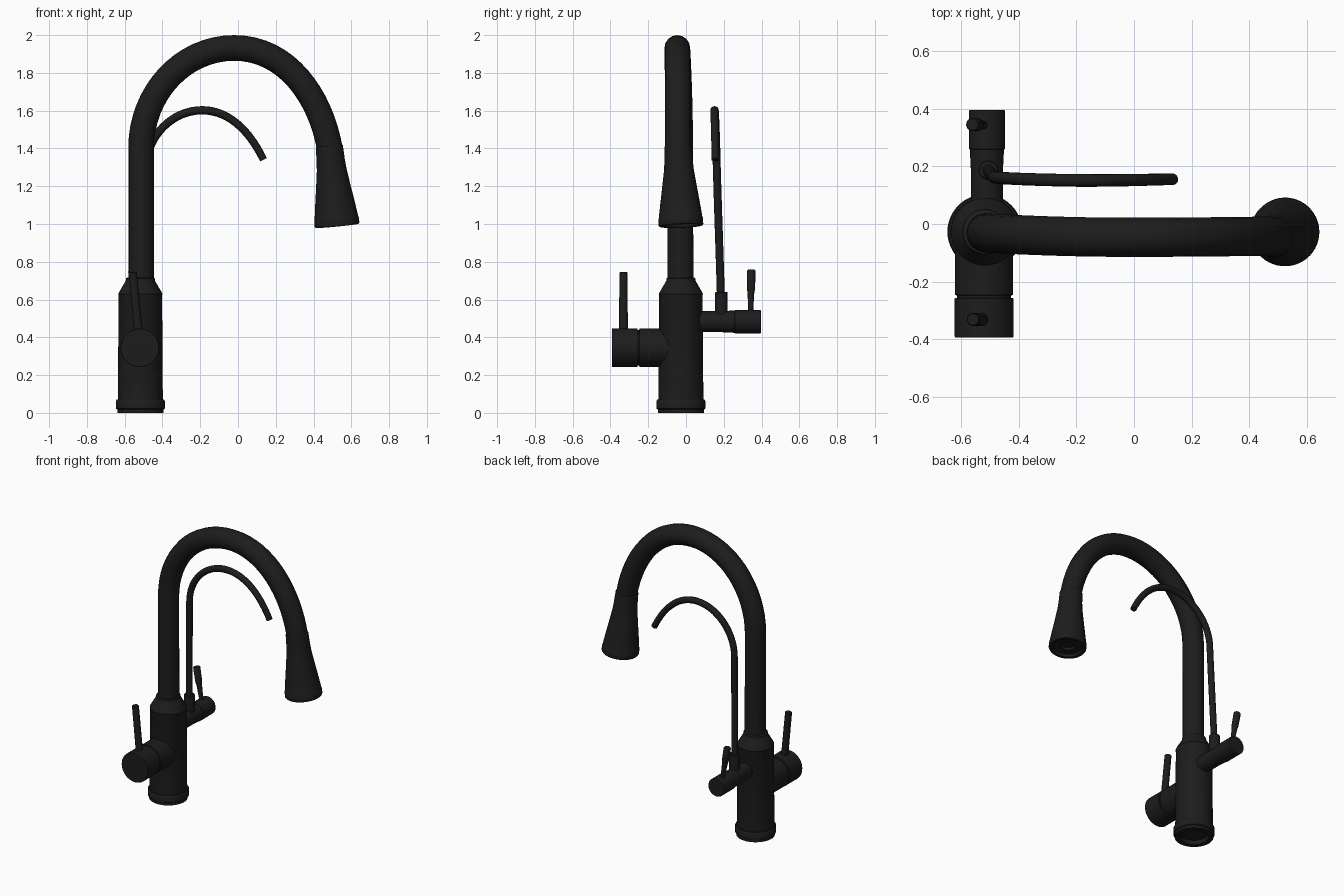
import bpy, bmesh, math
from mathutils import Vector

if "Cube" in bpy.data.objects:
    bpy.data.objects.remove(bpy.data.objects["Cube"])

black = bpy.data.materials.new("matte_black")
black.diffuse_color = (0.012, 0.012, 0.012, 1)
black.use_nodes = True
black.node_tree.nodes["Principled BSDF"].inputs["Base Color"].default_value = black.diffuse_color


def finish(name, mesh, angle=32):
    mesh.materials.clear()
    mesh.materials.append(black)
    for p in mesh.polygons:
        p.use_smooth = True
    mesh.set_sharp_from_angle(angle=math.radians(angle))
    ob = bpy.data.objects.new(name, mesh)
    bpy.context.collection.objects.link(ob)
    return ob


def lathe(name, start, axis, profile, sides=48):
    """Revolve (radius, distance) points around an axis from start."""
    q = Vector((0, 0, 1)).rotation_difference(Vector(axis).normalized())
    bm = bmesh.new()
    rings = []
    for r, d in profile:
        n = 1 if r == 0 else sides
        rings.append([bm.verts.new(Vector(start) + q @ Vector((
            r * math.cos(2 * math.pi * i / sides),
            r * math.sin(2 * math.pi * i / sides), d))) for i in range(n)])
    for a, b in zip(rings, rings[1:]):
        for i in range(sides):
            j = (i + 1) % sides
            loop = [a[i % len(a)], a[j % len(a)], b[j % len(b)], b[i % len(b)]]
            bm.faces.new(list(dict.fromkeys(loop)))
    bmesh.ops.recalc_face_normals(bm, faces=bm.faces)
    mesh = bpy.data.meshes.new(name)
    bm.to_mesh(mesh)
    bm.free()
    return finish(name, mesh)


def tube(name, radius, points):
    """Sweep a round pipe along Bezier points (co, left offset, right offset, scale)."""
    cu = bpy.data.curves.new(name + "_path", 'CURVE')
    cu.dimensions = '3D'
    cu.bevel_depth = radius
    cu.bevel_resolution = 6
    cu.resolution_u = 16
    cu.use_fill_caps = True
    sp = cu.splines.new('BEZIER')
    sp.bezier_points.add(len(points) - 1)
    for bp, (co, left, right, scale) in zip(sp.bezier_points, points):
        bp.handle_left_type = bp.handle_right_type = 'FREE'
        bp.co = co
        bp.handle_left = Vector(co) + Vector(left)
        bp.handle_right = Vector(co) + Vector(right)
        bp.radius = scale
    tmp = bpy.data.objects.new(name + "_path", cu)
    bpy.context.collection.objects.link(tmp)
    dg = bpy.context.evaluated_depsgraph_get()
    mesh = bpy.data.meshes.new_from_object(tmp.evaluated_get(dg))
    bpy.data.objects.remove(tmp)
    return finish(name, mesh, 40)


# Main column with base flange, recessed underside, shoulder and collar
CX, CY = -0.517, -0.027
lathe("body_column", (CX, CY, 0), (0, 0, 1), [
    (0, 0.03), (0.09, 0.03), (0.09, 0), (0.122, 0), (0.122, 0.018),
    (0.13, 0.023), (0.13, 0.062), (0.125, 0.07), (0.119, 0.07),
    (0.115, 0.625), (0.117, 0.63), (0.112, 0.64), (0.08, 0.695),
    (0.077, 0.7), (0.077, 0.712), (0.068, 0.717), (0, 0.717)])

# Large gooseneck spout
tube("main_spout", 0.068, [
    ((-0.513, -0.029, 0.69), (0, 0, -0.2), (0, 0, 0.2), 1),
    ((-0.513, -0.031, 1.40), (0, 0, -0.2), (0, 0, 0.294), 1),
    ((-0.02, -0.046, 1.932), (-0.272, 0, 0), (0.28, 0, 0), 1),
    ((0.485, -0.042, 1.405), (-0.05, 0, 0.27), (0.03, 0, -0.1), 1)])

# Flared spray head with recessed nozzle
lathe("spray_head", (0.483, -0.042, 1.415), (0.042, 0.015, -0.425), [
    (0, 0), (0.069, 0), (0.072, 0.004), (0.075, 0.08), (0.079, 0.13),
    (0.092, 0.22), (0.107, 0.32), (0.116, 0.385), (0.118, 0.39),
    (0.119, 0.42), (0.115, 0.427), (0.095, 0.427), (0.09, 0.41),
    (0.045, 0.41), (0.04, 0.395), (0, 0.395)])

# Front mixer valve: neck, groove and turning cap in one profile
lathe("mixer_valve", (-0.52, CY, 0.345), (0, -1, 0), [
    (0, 0), (0.101, 0), (0.101, 0.219), (0.094, 0.221), (0.094, 0.229),
    (0.102, 0.231), (0.102, 0.363), (0.1, 0.366), (0, 0.366)])

# Rear filter valve
lathe("filter_valve", (-0.51, CY, 0.483), (0, 1, 0), [
    (0, 0), (0.056, 0), (0.056, 0.22), (0.059, 0.28), (0.0595, 0.285),
    (0.062, 0.287), (0.062, 0.42), (0.06, 0.423), (0, 0.423)])

# Control levers
lathe("mixer_lever", (-0.524, -0.331, 0.4), (-0.034, 0, 0.345), [
    (0, 0), (0.023, 0), (0.022, 0.343), (0.019, 0.347), (0, 0.347)], 24)
lathe("filter_lever", (-0.515, 0.342, 0.5), (-0.045, 0.003, 0.255), [
    (0, 0), (0.014, 0), (0.014, 0.06), (0.018, 0.14), (0.022, 0.158),
    (0.023, 0.255), (0.02, 0.26), (0, 0.26)], 24)

# Slim filter spout and its socket
lathe("filter_socket", (-0.505, 0.187, 0.5), (0, 0, 1), [
    (0, 0), (0.034, 0), (0.034, 0.136), (0.031, 0.14), (0, 0.14)], 32)
tube("filter_spout", 0.021, [
    ((-0.505, 0.185, 0.6), (0, 0, -0.1), (0.006, -0.007, 0.25), 1),
    ((-0.487, 0.163, 1.30), (-0.006, 0.007, -0.25), (0.004, -0.004, 0.165), 1),
    ((-0.19, 0.151, 1.602), (-0.16, 0.002, 0), (0.16, -0.001, 0), 1.05),
    ((0.135, 0.155, 1.34), (-0.06, 0, 0.125), (0.02, 0, -0.04), 0.95)])
